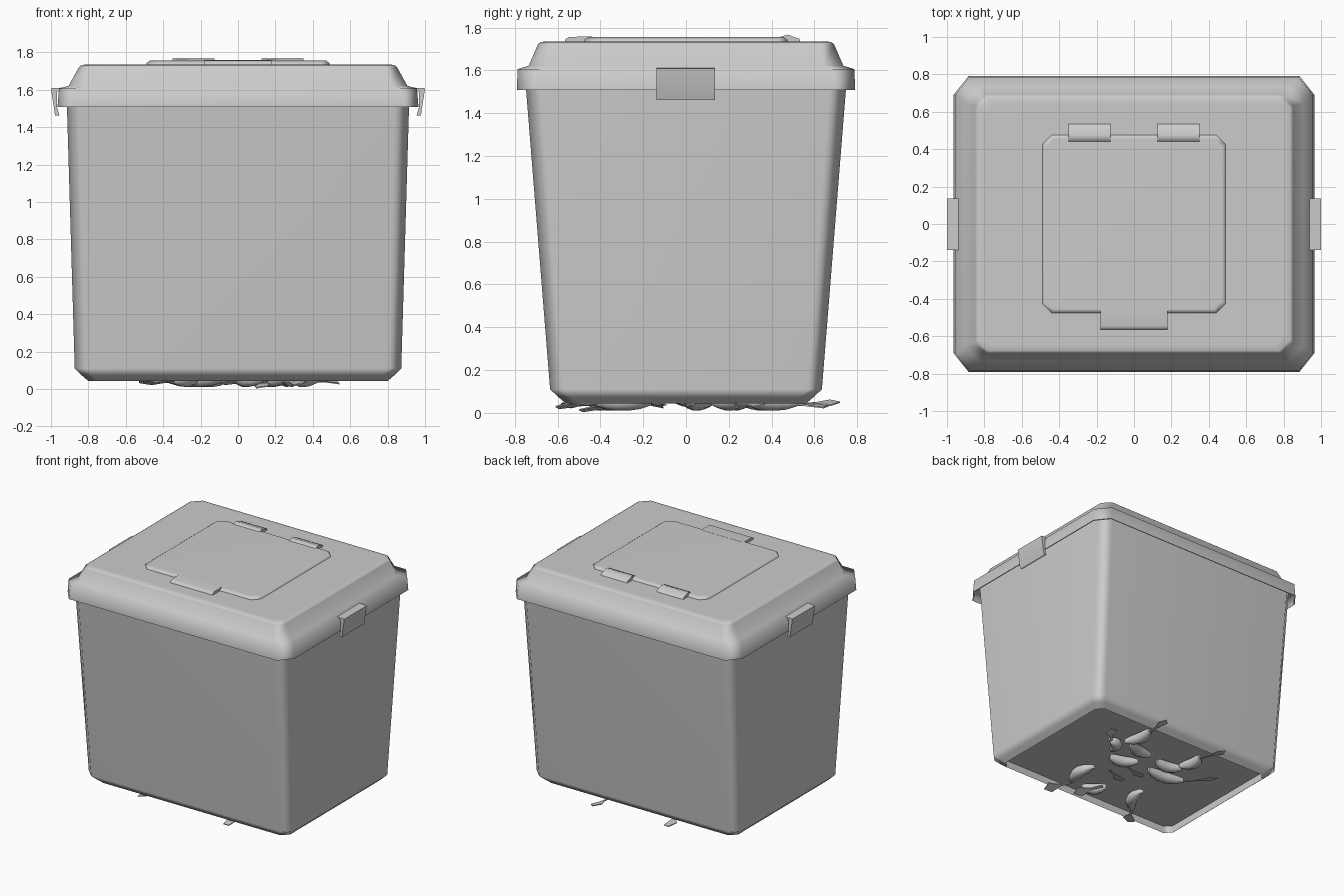
import bpy, bmesh, math
from mathutils import Vector

if "Cube" in bpy.data.objects:
    bpy.data.objects.remove(bpy.data.objects["Cube"])

grey = bpy.data.materials.new("light_grey_plastic")
grey.diffuse_color = (0.6, 0.6, 0.6, 1)
grey.use_nodes = True
grey.node_tree.nodes["Principled BSDF"].inputs["Base Color"].default_value = grey.diffuse_color


def finish(name, bm, angle=30, weighted=False):
    bmesh.ops.recalc_face_normals(bm, faces=bm.faces)
    me = bpy.data.meshes.new(name)
    bm.to_mesh(me)
    bm.free()
    me.materials.append(grey)
    ob = bpy.data.objects.new(name, me)
    bpy.context.collection.objects.link(ob)
    bpy.ops.object.select_all(action='DESELECT')
    ob.select_set(True)
    bpy.context.view_layer.objects.active = ob
    bpy.ops.object.shade_smooth_by_angle(angle=math.radians(angle))
    if weighted:
        mod = ob.modifiers.new("even_shading", 'WEIGHTED_NORMAL')
        mod.keep_sharp = True
    return ob


def skin(bm, rings):
    """Bridge consecutive closed rings and cap both ends."""
    n = len(rings[0])
    for a, b in zip(rings, rings[1:]):
        for i in range(n):
            j = (i + 1) % n
            bm.faces.new((a[i], a[j], b[j], b[i]))
    bm.faces.new(rings[0])
    bm.faces.new(rings[-1])


def corner_loop(x, y, cx, cy):
    """Rectangle outline with cut corners."""
    return [(x, -y + cy), (x, y - cy), (x - cx, y), (-x + cx, y),
            (-x, y - cy), (-x, -y + cy), (-x + cx, -y), (x - cx, -y)]


def loft(name, sections, angle):
    """Stack cut-corner rectangles given as (half x, half y, cut x, cut y, z)."""
    bm = bmesh.new()
    skin(bm, [[bm.verts.new((px, py, z)) for px, py in corner_loop(x, y, cx, cy)]
              for x, y, cx, cy, z in sections])
    return finish(name, bm, angle, True)


def prism(name, outline, axis, lo, hi, angle=30):
    """Extrude a 2D outline along x, y or z."""
    put = {'x': lambda p, t: (t, p[0], p[1]), 'y': lambda p, t: (p[0], t, p[1]),
           'z': lambda p, t: (p[0], p[1], t)}[axis]
    bm = bmesh.new()
    skin(bm, [[bm.verts.new(put(p, t)) for p in outline] for t in (lo, hi)])
    return finish(name, bm, angle, True)


# Tapered tub with a recessed floor
loft("tub", [(0.80, 0.56, 0.05, 0.05, 0.10), (0.80, 0.56, 0.05, 0.05, 0.043),
             (0.835, 0.595, 0.06, 0.06, 0.073), (0.873, 0.635, 0.07, 0.07, 0.11),
             (0.917, 0.754, 0.08, 0.08, 1.595)], 50)

# Lid: hollow skirt flowing into the sloped crown
loft("lid", [(0.945, 0.775, 0.08, 0.10, 1.59), (0.957, 0.783, 0.08, 0.10, 1.508),
             (0.965, 0.79, 0.08, 0.10, 1.508), (0.957, 0.787, 0.08, 0.10, 1.606),
             (0.905, 0.735, 0.08, 0.09, 1.622), (0.85, 0.692, 0.06, 0.06, 1.722),
             (0.835, 0.678, 0.06, 0.06, 1.733), (0.80, 0.645, 0.05, 0.05, 1.736)], 85)

# Hatch with front tab and two hinges
loft("hatch", [(0.49, 0.475, 0.05, 0.05, 1.73), (0.49, 0.475, 0.05, 0.05, 1.742),
               (0.47, 0.455, 0.045, 0.045, 1.757)], 85)
prism("hatch_tab", [(-0.565, 1.73), (-0.565, 1.745), (-0.545, 1.757), (-0.44, 1.758),
                    (-0.44, 1.73)], 'x', -0.18, 0.18, 85)
hinge = [(0.44, 1.73), (0.535, 1.73), (0.53, 1.748), (0.475, 1.767), (0.44, 1.757)]
for side in (-1, 1):
    mid = side * 0.237
    prism("hatch_hinge", hinge, 'x', mid - 0.112, mid + 0.112, 85)

# Side clips hooked over the skirt
clip = [(0.93, 1.612), (1.0, 1.608), (0.978, 1.463), (0.955, 1.463),
        (0.967, 1.505), (0.967, 1.59), (0.93, 1.60)]
for side in (-1, 1):
    prism("side_clip", [(side * x, z) for x, z in clip], 'y', -0.138, 0.136, 85)


def curled_body(a, b, bend=0.035, radius=0.045):
    """Tapering tube, slightly bent, hanging below the floor."""
    a, b = Vector((*a, 0.055)), Vector((*b, 0.05))
    along = (b - a).normalized()
    across = Vector((-along.y, along.x, 0))
    bm = bmesh.new()
    rings, n = [], 8
    for k, r in enumerate((0.45, 0.85, 1.0, 1.0, 0.85, 0.45)):
        t = k / 5
        c = a.lerp(b, t) + across * bend * math.sin(math.pi * t)
        rings.append([bm.verts.new(c + across * radius * r * math.cos(q)
                      + Vector((0, 0, 0.042 * r * math.sin(q))))
                      for q in (2 * math.pi * i / n for i in range(n))])
    skin(bm, rings)
    finish("curled_body", bm, 60)


def tail_fan(a, b, z0=0.04, z1=0.035, twist=0.012):
    """Thin stalk opening into a twisted kite-shaped fan."""
    a, b = Vector((*a, z0)), Vector((*b, z1))
    d = b - a
    n = Vector((-d.y, d.x, 0)).normalized()
    outline = ((0, -0.01), (0.4, -0.01), (0.8, -0.045), (1, 0),
               (0.75, 0.045), (0.4, 0.01), (0, 0.01))
    bm = bmesh.new()
    rings = []
    for dz in (-0.003, 0.003):
        rings.append([bm.verts.new(a.lerp(b, t) + n * w
                      + Vector((0, 0, dz + twist * w / 0.045))) for t, w in outline])
    skin(bm, rings)
    finish("tail_fan", bm)


# Curled pieces under the floor: start, end, optional tail tip and tip height
pieces = [
    ((0.31, 0.28), (0.28, 0.52), (0.29, 0.72), 0.05),
    ((0.31, 0.12), (0.42, 0.24), (0.53, 0.37), 0.04),
    ((0.27, 0.30), (0.05, 0.24), None, 0),
    ((0.26, 0.03), (0.06, 0.11), None, 0),
    ((-0.05, 0.20), (-0.25, 0.24), None, 0),
    ((-0.23, 0.26), (-0.25, 0.46), (-0.32, 0.67), 0.035),
    ((-0.08, 0.07), (-0.37, 0.11), (-0.53, 0.33), 0.035),
    ((0.26, -0.16), (0.25, -0.42), (0.35, -0.61), 0.03),
    ((-0.24, -0.21), (-0.35, -0.44), (-0.44, -0.59), 0.035),
    ((0.13, -0.44), (0.0, -0.32), None, 0),
]
for a, b, tip, z in pieces:
    curled_body(a, b)
    if tip:
        tail_fan(b, tip, 0.04, z)
# Loose fragments between the bodies
tail_fan((0.16, -0.10), (-0.02, -0.16))
tail_fan((0.10, 0.02), (-0.10, -0.02))
tail_fan((0.05, -0.30), (0.16, -0.50), 0.03, 0.015)
